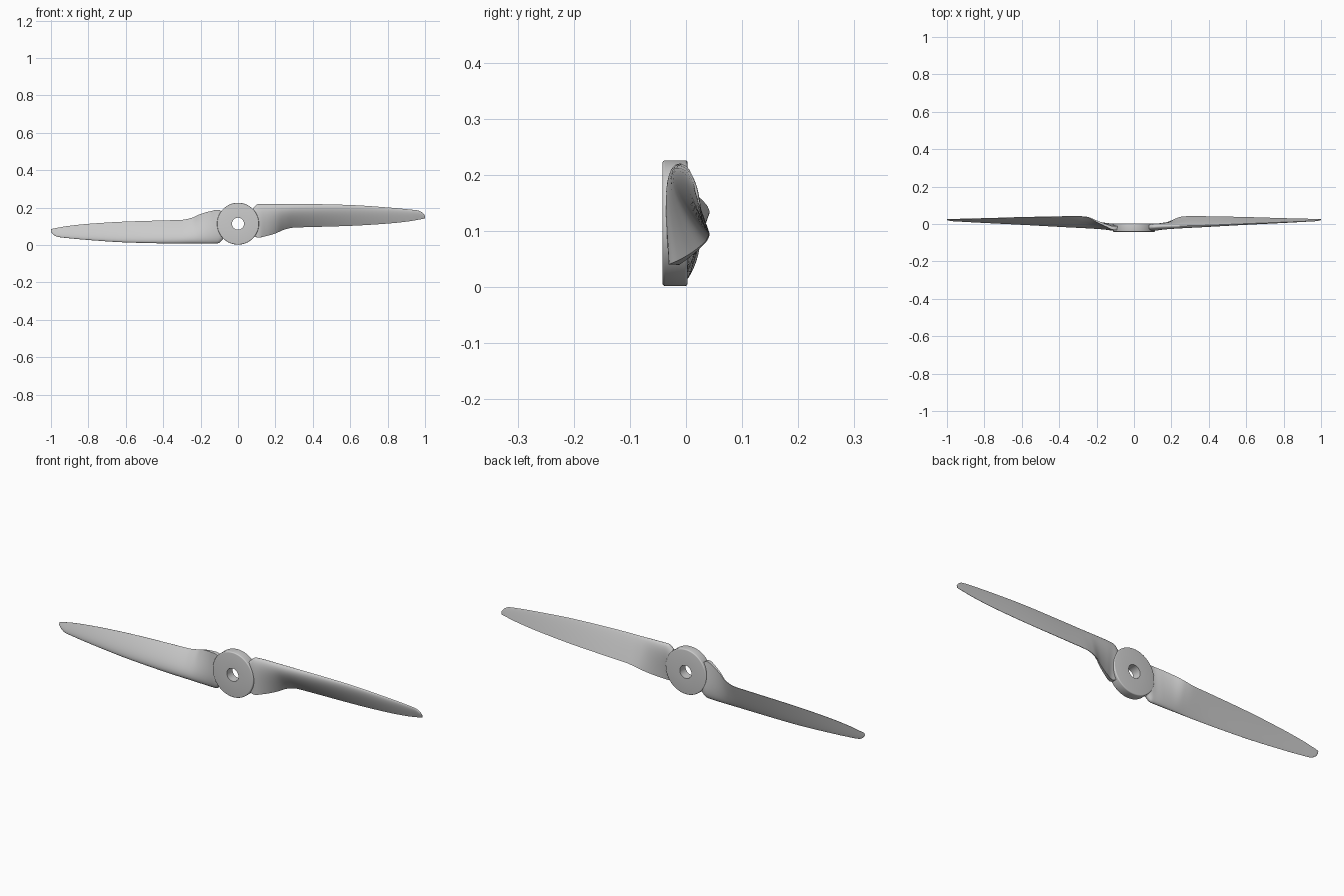
import bpy, bmesh, math
from mathutils import Vector, Matrix

if "Cube" in bpy.data.objects:
    bpy.data.objects.remove(bpy.data.objects["Cube"])

CZ = 0.114  # height of the shaft axis

# Blade stations: x, lead z, lead y, trail z, trail y, thickness, trailing bluntness, back share
STATIONS = [
    (0.080, 0.198, -0.017, 0.052, -0.021, 0.034, 0.020, 0.50),
    (0.108, 0.219, -0.014, 0.040, -0.021, 0.037, 0.019, 0.48),
    (0.150, 0.220, -0.012, 0.048, -0.006, 0.036, 0.014, 0.44),
    (0.200, 0.220, -0.011, 0.063, 0.016, 0.034, 0.008, 0.35),
    (0.250, 0.220, -0.010, 0.084, 0.038, 0.031, 0.003, 0.22),
    (0.300, 0.220, -0.009, 0.094, 0.042, 0.027, 0.002, 0.15),
    (0.400, 0.219, -0.006, 0.097, 0.041, 0.022, 0.002, 0.12),
    (0.600, 0.214, 0.002, 0.103, 0.037, 0.015, 0.0015, 0.12),
    (0.800, 0.201, 0.010, 0.115, 0.031, 0.010, 0.0015, 0.15),
    (0.920, 0.190, 0.015, 0.128, 0.028, 0.007, 0.0015, 0.20),
    (0.965, 0.184, 0.017, 0.136, 0.027, 0.006, 0.0015, 0.25),
    (0.988, 0.172, 0.020, 0.140, 0.026, 0.005, 0.0015, 0.30),
    (1.000, 0.157, 0.022, 0.143, 0.025, 0.003, 0.0010, 0.40),
]


def slope(i, c):
    """Monotone slope of column c at station i."""
    if i == 0 or i == len(STATIONS) - 1:
        a, b = (0, 1) if i == 0 else (i - 1, i)
        return (STATIONS[b][c] - STATIONS[a][c]) / (STATIONS[b][0] - STATIONS[a][0])
    p, q, r = STATIONS[i - 1:i + 2]
    d0 = (q[c] - p[c]) / (q[0] - p[0])
    d1 = (r[c] - q[c]) / (r[0] - q[0])
    return 0.0 if d0 * d1 <= 0 else 2 * d0 * d1 / (d0 + d1)


def blend(i, t):
    """Smoothly interpolated station between i and i + 1."""
    a, b = STATIONS[i], STATIONS[i + 1]
    h = b[0] - a[0]
    out = [a[0] + h * t]
    for c in range(1, 8):
        out.append((2*t**3 - 3*t*t + 1) * a[c] + (t**3 - 2*t*t + t) * h * slope(i, c)
                   + (3*t*t - 2*t**3) * b[c] + (t**3 - t*t) * h * slope(i + 1, c))
    return out


def section(st, n=18):
    """Closed airfoil loop, bulging mostly to the front."""
    x, zl, yl, zt, yt, thick, blunt, back = st
    le, te = Vector((x, yl, zl)), Vector((x, yt, zt))
    d = te - le
    nrm = Vector((0, d.z, -d.y)).normalized()

    def half(s):
        f = 2.97 * math.sqrt(s) - 1.26*s - 3.516*s*s + 2.843*s**3 - 1.037*s**4
        return max(f, 0) * thick + blunt * s ** 3

    ss = [(1 - math.cos(math.pi * k / n)) / 2 for k in range(n + 1)]
    front = [le + d * s + nrm * half(s) * (1 - back) for s in ss]
    rear = [le + d * s - nrm * half(s) * back for s in ss[1:]]
    return front + rear[::-1]


def finish(bm, name, angle):
    bmesh.ops.recalc_face_normals(bm, faces=bm.faces)
    me = bpy.data.meshes.new(name)
    bm.to_mesh(me)
    bm.free()
    ob = bpy.data.objects.new(name, me)
    bpy.context.collection.objects.link(ob)
    bpy.ops.object.select_all(action='DESELECT')
    ob.select_set(True)
    bpy.context.view_layer.objects.active = ob
    bpy.ops.object.shade_smooth_by_angle(angle=math.radians(angle))
    return ob


def bridge(bm, r0, r1):
    for k in range(len(r0)):
        j = (k + 1) % len(r0)
        bm.faces.new((r0[k], r0[j], r1[j], r1[k]))


def blade(name, turn):
    bm = bmesh.new()
    rows = [blend(i, t / 5) for i in range(len(STATIONS) - 1) for t in range(5)]
    rows.append(list(STATIONS[-1]))
    rings = [[bm.verts.new(p) for p in section(r)] for r in rows]
    for a, b in zip(rings, rings[1:]):
        bridge(bm, a, b)
    bm.faces.new(rings[0])
    bm.faces.new(rings[-1])
    # second blade is the first turned half way round the shaft
    axis = Vector((0, 0, CZ))
    bmesh.ops.rotate(bm, verts=bm.verts, cent=axis, matrix=Matrix.Rotation(turn, 3, 'Y'))
    return finish(bm, name, 40)


blade("right_blade", 0)
blade("left_blade", math.pi)

# Hub: lathed ring with rounded rims and a shaft hole
R, HOLE, Y0, Y1, B = 0.112, 0.032, -0.042, 0.003, 0.005
profile = [(HOLE, Y0), (HOLE, Y1)]
profile += [(R - B + B * math.sin(a), Y1 - B + B * math.cos(a))
            for a in [math.pi / 8 * k for k in range(5)]]
profile += [(R - B + B * math.cos(a), Y0 + B - B * math.sin(a))
            for a in [math.pi / 8 * k for k in range(5)]]
bm = bmesh.new()
N = 64
hub_rings = [[bm.verts.new((r * math.cos(2*math.pi*k/N), y, CZ + r * math.sin(2*math.pi*k/N)))
              for r, y in profile] for k in range(N)]
for k in range(N):
    bridge(bm, hub_rings[k], hub_rings[(k + 1) % N])
finish(bm, "hub", 35)
